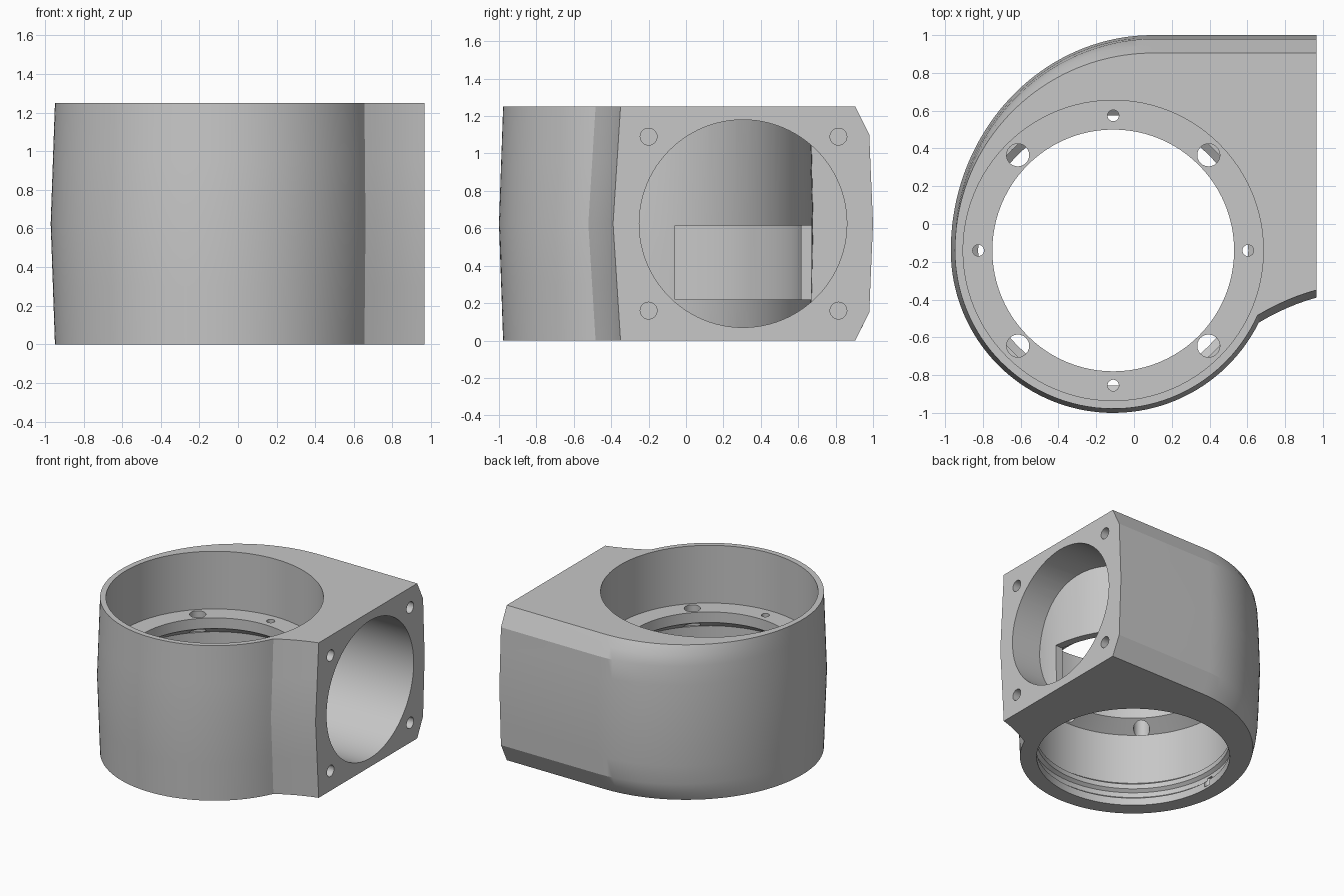
import bpy, bmesh, math
from mathutils import Matrix, Vector

cube = bpy.data.objects.get("Cube")
if cube:
    bpy.data.objects.remove(cube, do_unlink=True)

CX, CY, H = -0.11, -0.14, 1.25      # bore axis and housing height
MID = H / 2

metal = bpy.data.materials.new("plain_grey")
metal.use_nodes = True
grey = (0.57, 0.57, 0.57, 1)
metal.diffuse_color = grey
metal.node_tree.nodes["Principled BSDF"].inputs["Base Color"].default_value = grey


def finish(name, bm):
    bmesh.ops.recalc_face_normals(bm, faces=bm.faces)
    mesh = bpy.data.meshes.new(name)
    bm.to_mesh(mesh)
    bm.free()
    mesh.materials.append(metal)
    ob = bpy.data.objects.new(name, mesh)
    bpy.context.collection.objects.link(ob)
    return ob


def loft(name, rings):
    """Skin a stack of matching closed rings and cap both ends."""
    bm = bmesh.new()
    loops = [[bm.verts.new(p) for p in ring] for ring in rings]
    n = len(loops[0])
    for a, b in zip(loops, loops[1:]):
        for i in range(n):
            j = (i + 1) % n
            bm.faces.new((a[i], a[j], b[j], b[i]))
    bm.faces.new(loops[0][::-1])
    bm.faces.new(loops[-1])
    return finish(name, bm)


def lathe(name, profile, x=CX, y=CY, n=96):
    """Turn (radius, height) pairs about a vertical axis."""
    turns = [2 * math.pi * i / n for i in range(n)]
    return loft(name, [[(x + r * math.cos(t), y + r * math.sin(t), z) for t in turns]
                       for r, z in profile])


def rod_x(name, r, x0, x1, y, z, n):
    """Cylinder lying along x."""
    turns = [2 * math.pi * i / n for i in range(n)]
    return loft(name, [[(x, y + r * math.cos(t), z + r * math.sin(t)) for t in turns]
                       for x in (x0, x1)])


def box(name, low, high):
    bm = bmesh.new()
    low, high = Vector(low), Vector(high)
    bmesh.ops.create_cube(bm, size=1, matrix=Matrix.Translation((low + high) / 2)
                          @ Matrix.Diagonal((*(high - low), 1)))
    return finish(name, bm)


def cut(target, cutter):
    """Subtract the cutter from the target, then discard it."""
    mod = target.modifiers.new("cut", "BOOLEAN")
    mod.operation, mod.solver, mod.object = "DIFFERENCE", "EXACT", cutter
    bpy.context.view_layer.objects.active = target
    bpy.ops.object.modifier_apply(modifier=mod.name)
    bpy.data.objects.remove(cutter, do_unlink=True)


def outline(z, back, swell):
    """Scroll outline at one height: round barrel, growing sweep, flat outlet."""
    bulge = 1 - abs(z - MID) / MID
    r = 0.838 + 0.022 * bulge
    points = []
    start = math.radians(-24.2 - 2.2 * bulge)
    for i in range(57):                                   # barrel front
        t = start + (-math.pi - start) * i / 56
        points.append((CX + r * math.cos(t), CY + r * math.sin(t), z))
    for i in range(1, 41):                                # sweep, edges rounding off
        t = math.pi - math.pi / 2 * i / 40
        depth = back + swell * min(1, -3 * math.cos(t)) - CY
        points.append((0.1 + (0.21 + r) * math.cos(t), CY + depth * math.sin(t), z))
    end = (0.965, -0.35 - 0.04 * bulge)
    points += [(0.965, back, z), (*end, z)]
    x0, y0 = points[0][:2]
    for i in range(1, 6):                                 # shallow concave flank
        f = i / 6
        points.append((end[0] + (x0 - end[0]) * f,
                       end[1] + (y0 - end[1]) * f + 0.05 * f * (1 - f), z))
    return points


# Outer housing, symmetric about mid height: height, back position, swell on the sweep
lower = [(0, 0.905, 0), (0.07, 0.94, 0.012), (0.15, 0.98, -0.003), (0.3, 0.986, 0.003)]
upper = [(H - z, back, swell) for z, back, swell in reversed(lower)]
housing = loft("scroll_housing",
               [outline(*level) for level in lower + [(MID, 1.0, 0)] + upper])

# Outlet port, wrapping round the inner barrel wall
port = rod_x("port_cutter", 0.555, CX, 1.1, 0.305, MID, 96)
cut(port, lathe("barrel_wall", [(0.805, -0.1), (0.82, MID), (0.805, H + 0.1)]))
cut(housing, port)

# Stepped main bore: grooved lip, chamber, sloped ledge underside, upper recess
cut(housing, lathe("bore_cutter", [
    (0.715, -0.1), (0.715, 0.06), (0.74, 0.08), (0.74, 0.12), (0.715, 0.14),
    (0.715, 0.18), (0.755, 0.21), (0.755, 0.62), (0.64, 0.70),
    (0.64, 0.785), (0.795, 0.785), (0.795, H + 0.1)]))

# Window between chamber and outlet
cut(housing, box("window_cutter", (CX + 0.02, -0.06, 0.22), (0.85, 0.67, 0.615)))

# Ledge holes, alternating small and large
for k in range(8):
    a = k * math.pi / 4
    r = 0.06 if k % 2 else 0.03
    cut(housing, lathe("ledge_hole", [(r, 0.618), (r, 0.9)],
                       CX + 0.714 * math.cos(a), CY + 0.714 * math.sin(a), 24))

# Small locating notch in the lower lip
cut(housing, lathe("lip_notch", [(0.03, 0.02), (0.03, 0.1)], CX - 0.725, CY, 16))

# Screw holes on the outlet flange
for y in (-0.2, 0.815):
    for z in (0.16, 1.09):
        cut(housing, rod_x("screw_hole", 0.045, 0.8, 1.1, y, z, 24))

bpy.ops.object.select_all(action="DESELECT")
housing.select_set(True)
bpy.context.view_layer.objects.active = housing
bpy.ops.object.shade_smooth_by_angle(angle=math.radians(20))
